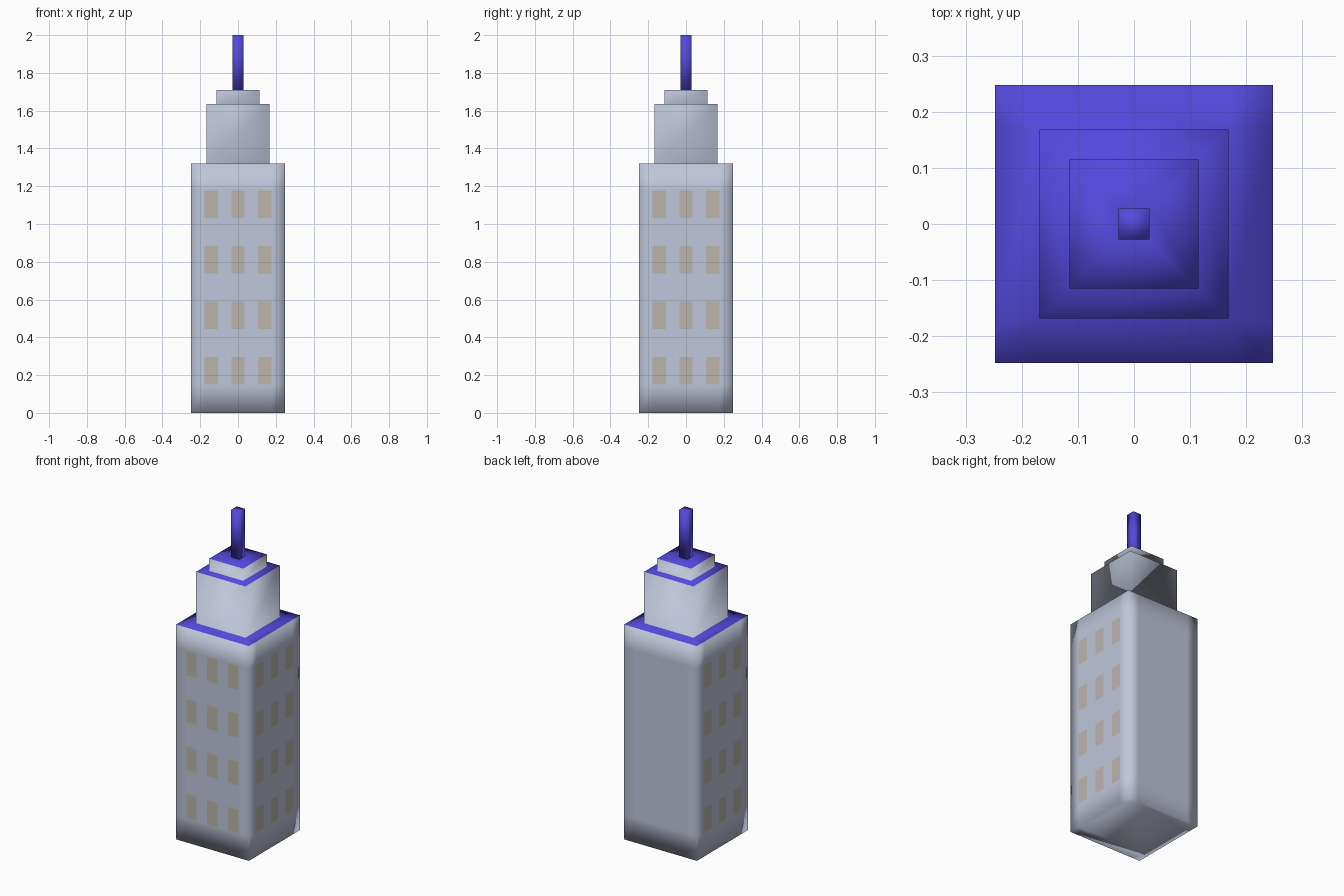
import bpy, bmesh
from mathutils import Matrix, Vector
from math import radians

if "Cube" in bpy.data.objects:
    bpy.data.objects.remove(bpy.data.objects["Cube"])


def material(name, color):
    m = bpy.data.materials.new(name)
    m.diffuse_color = (*color, 1)
    m.use_nodes = True
    m.node_tree.nodes["Principled BSDF"].inputs["Base Color"].default_value = m.diffuse_color
    return m


WALL = material("pale_wall", (0.53, 0.57, 0.70))
ROOF = material("blue_roof", (0.09, 0.065, 0.72))
GLASS = material("window_tan", (0.50, 0.47, 0.42))


def finish(bm, name, mats):
    me = bpy.data.meshes.new(name)
    bm.to_mesh(me)
    bm.free()
    for m in mats:
        me.materials.append(m)
    ob = bpy.data.objects.new(name, me)
    bpy.context.collection.objects.link(ob)
    return ob


def square_loft(profile):
    """Square rings (half width, z) joined by smooth faces; ledges use slot 1."""
    bm = bmesh.new()
    corners = [(-1, -1), (1, -1), (1, 1), (-1, 1)]
    rings = [[bm.verts.new((x * h, y * h, z)) for x, y in corners] for h, z in profile]
    for k in range(len(rings) - 1):
        a, b = rings[k], rings[k + 1]
        for i in range(4):
            j = (i + 1) % 4
            f = bm.faces.new((a[i], a[j], b[j], b[i]))
            f.material_index = int(profile[k][1] == profile[k + 1][1])
    bm.faces.new(rings[0][::-1])
    top = bm.faces.new(rings[-1])
    top.material_index = 1
    for f in bm.faces:
        f.smooth = True
    return bm


# Stepped tower: main block, upper tier and crown, with blue ledges
BODY, HEIGHT = 0.248, 1.32
bm = square_loft([(BODY, 0), (BODY, HEIGHT), (0.168, HEIGHT), (0.168, 1.635),
                  (0.115, 1.635), (0.115, 1.71), (0.028, 1.71)])

# Wall cuts framing the window area, so the smooth shading stays near the edges
for co, no in [((0, 0, 0.15), (0, 0, 1)), ((0, 0, 1.18), (0, 0, 1)),
               ((-0.176, 0, 0), (1, 0, 0)), ((0.176, 0, 0), (1, 0, 0)),
               ((0, -0.176, 0), (0, 1, 0)), ((0, 0.176, 0), (0, 1, 0))]:
    walls = [f for f in bm.faces
             if abs(f.normal.z) < 0.5 or f.normal.length < 0.5]
    bm.normal_update()
    walls = [f for f in bm.faces
             if abs(f.normal.z) < 0.5 and f.calc_center_median().z < HEIGHT]
    geom = set(walls)
    for f in walls:
        geom.update(f.edges)
        geom.update(f.verts)
    bmesh.ops.bisect_plane(bm, geom=list(geom), plane_co=co, plane_no=no)
finish(bm, "stepped_tower", [WALL, ROOF])

# Mast
finish(square_loft([(0.028, 1.71), (0.028, 2.0)]), "mast", [ROOF, ROOF])

# Windows: three columns by four rows on front, right and left
for name, angle in (("front_windows", 0), ("right_windows", 90), ("left_windows", -90)):
    bm = bmesh.new()
    for col in range(3):
        for row in range(4):
            x, z = (col - 1) * 0.142, 0.223 + row * 0.294
            bm.faces.new([bm.verts.new((x + dx * 0.035, -BODY - 0.001, z + dz * 0.073))
                          for dx, dz in ((-1, -1), (1, -1), (1, 1), (-1, 1))])
    bm.transform(Matrix.Rotation(radians(angle), 4, 'Z'))
    finish(bm, name, [GLASS])
